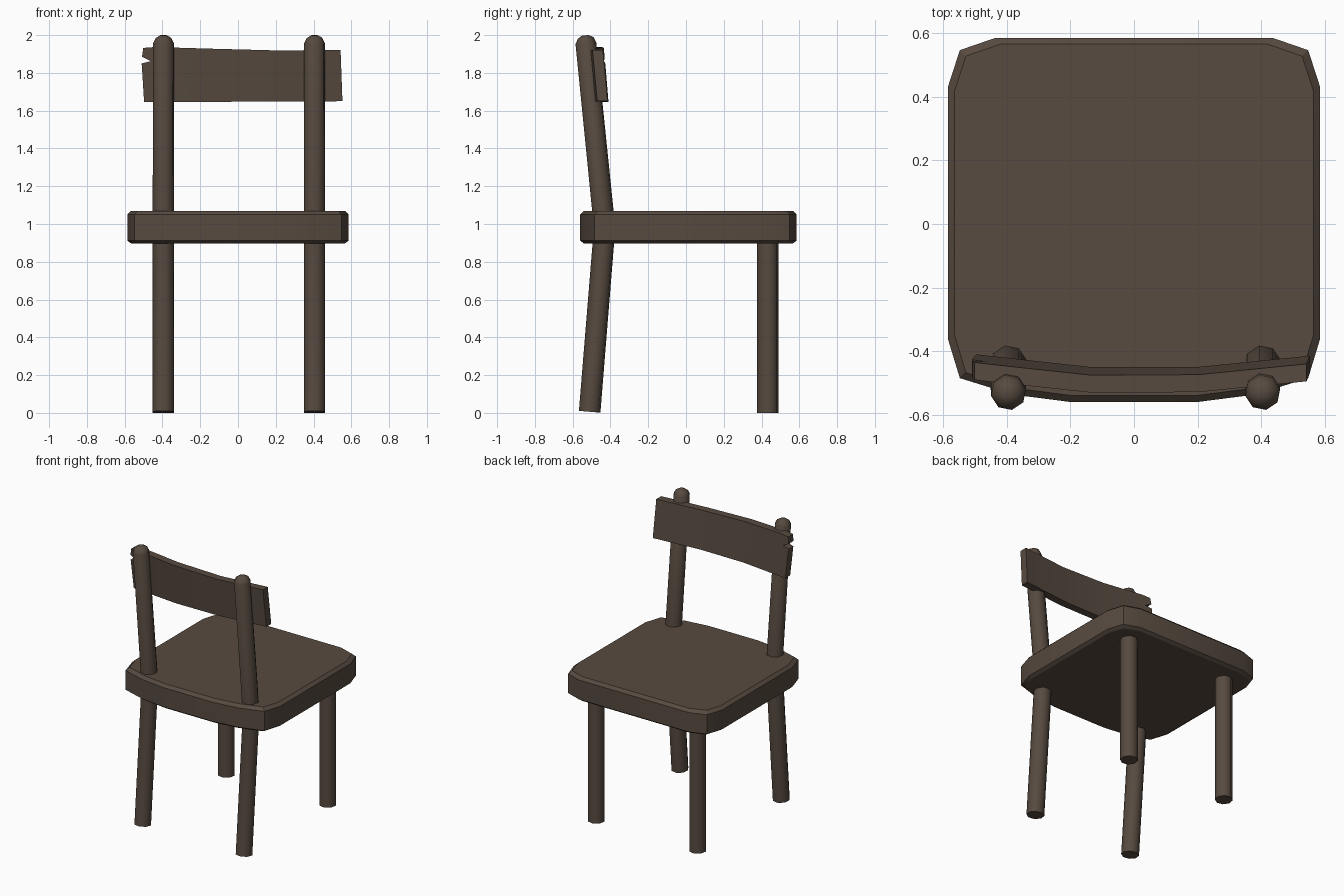
import bpy, bmesh, math

if "Cube" in bpy.data.objects:
    bpy.data.objects.remove(bpy.data.objects["Cube"])

wood = bpy.data.materials.new("dark brown wood")
wood.diffuse_color = (0.095, 0.069, 0.051, 1)
wood.use_nodes = True
wood.node_tree.nodes["Principled BSDF"].inputs["Base Color"].default_value = wood.diffuse_color


def finish(name, bm, angle):
    bmesh.ops.recalc_face_normals(bm, faces=bm.faces)
    me = bpy.data.meshes.new(name)
    bm.to_mesh(me)
    bm.free()
    me.materials.append(wood)
    ob = bpy.data.objects.new(name, me)
    bpy.context.collection.objects.link(ob)
    bpy.ops.object.select_all(action='DESELECT')
    ob.select_set(True)
    bpy.context.view_layer.objects.active = ob
    bpy.ops.object.shade_smooth_by_angle(angle=math.radians(angle))
    return ob


def loft(name, rings, angle):
    """Skin a stack of rings of 3D points and cap both ends."""
    bm = bmesh.new()
    rows = [[bm.verts.new(p) for p in ring] for ring in rings]
    n = len(rows[0])
    for a, b in zip(rows, rows[1:]):
        for i in range(n):
            j = (i + 1) % n
            bm.faces.new((a[i], a[j], b[j], b[i]))
    bm.faces.new(rows[0])
    bm.faces.new(rows[-1])
    return finish(name, bm, angle)


def rod(name, x, stations):
    """Eight-sided rod through (y, z, radius, tilt) stations."""
    angles = [math.tau * (i + 0.25) / 8 for i in range(8)]
    rings = [[(x + r * math.cos(a), y + r * math.sin(a), z + t * r * math.sin(a))
              for a in angles] for y, z, r, t in stations]
    return loft(name, rings, 50)


# Seat: rounded square slab with a bowed rear edge and chamfered rims
half = [(0.20, -0.56), (0.38, -0.537), (0.548, -0.485), (0.586, -0.36),
        (0.586, 0.43), (0.548, 0.547), (0.435, 0.586)]
outline = half + [(-x, y) for x, y in reversed(half)]
layers = [(0.897, 0.965), (0.912, 1), (1.05, 1), (1.07, 0.965)]
loft("seat", [[(x * s, 0.012 + (y - 0.012) * s, z) for x, y in outline]
              for z, s in layers], 30)

# Legs and back posts
for side, x in (("left", -0.395), ("right", 0.405)):
    rod("straight_leg_" + side, x, [(0.433, 0, 0.058, 0), (0.433, 0.95, 0.058, 0)])
    rod("back_post_" + side, x, [
        (-0.51, 0.006, 0.058, -0.085), (-0.431, 0.98, 0.058, 0),
        (-0.53, 1.957, 0.056, 0.09), (-0.531, 1.985, 0.042, 0.09),
        (-0.532, 1.999, 0.018, 0.05)])

# Backrest: rough board with a split on its left end, curved and leaning
board = [(-0.497, 1.645), (0.553, 1.65), (0.543, 1.921), (0.2, 1.919),
         (-0.14, 1.928), (-0.44, 1.937), (-0.502, 1.932), (-0.508, 1.885),
         (-0.462, 1.862), (-0.51, 1.85)]
bm = bmesh.new()
face = bm.faces.new([bm.verts.new((x, 0, z)) for x, z in board])
ext = bmesh.ops.extrude_face_region(bm, geom=[face])
for v in ext["geom"]:
    if isinstance(v, bmesh.types.BMVert):
        v.co.y = -0.055
for cut in (-0.14, 0.2):
    bmesh.ops.bisect_plane(bm, geom=bm.verts[:] + bm.edges[:] + bm.faces[:],
                           dist=1e-5, plane_co=(cut, 0, 0), plane_no=(1, 0, 0))
for v in bm.verts:
    bend = 0.11 * max(0, -0.14 - v.co.x) + 0.10 * max(0, v.co.x - 0.2)
    v.co.y += -0.45 + bend - 0.09 * (v.co.z - 1.65)
finish("backrest_board", bm, 30)
